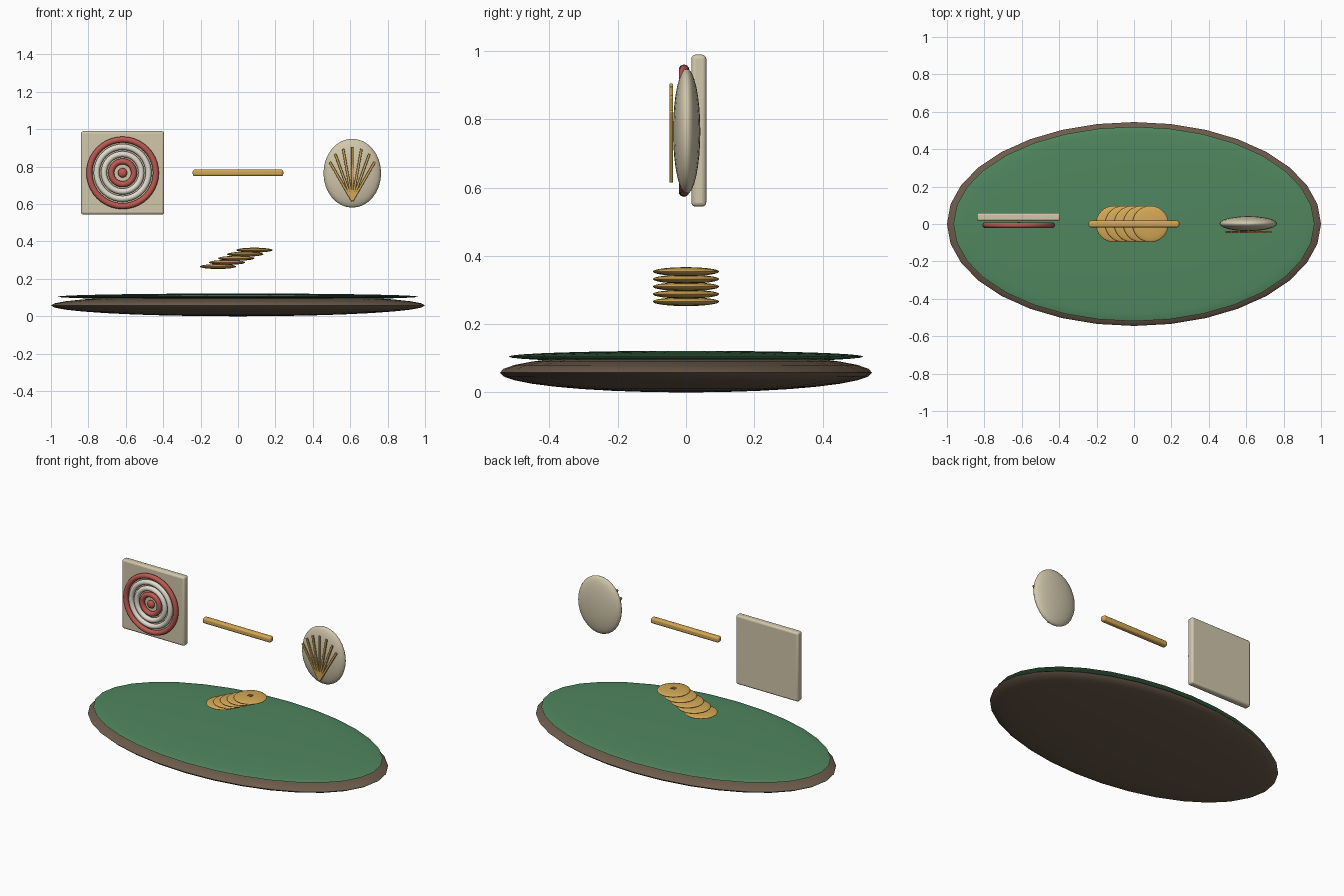
import bpy
from math import radians, sin, cos

if "Cube" in bpy.data.objects:
    bpy.data.objects.remove(bpy.data.objects["Cube"])


def material(name, rgb):
    m = bpy.data.materials.new(name)
    m.diffuse_color = (*rgb, 1)
    m.use_nodes = True
    m.node_tree.nodes["Principled BSDF"].inputs["Base Color"].default_value = m.diffuse_color
    return m


BROWN = material("brown", (0.15, 0.105, 0.07))
GREEN = material("green", (0.08, 0.24, 0.115))
GOLD = material("gold", (0.65, 0.39, 0.09))
BEIGE = material("beige", (0.64, 0.57, 0.41))
WHITE = material("white", (0.76, 0.72, 0.62))
RED = material("red", (0.5, 0.1, 0.08))
DARK = material("dark", (0.12, 0.08, 0.04))


def finish(name, mat, angle=60):
    o = bpy.context.object
    o.name = name
    o.data.materials.append(mat)
    bpy.ops.object.transform_apply(location=False, rotation=True, scale=True)
    bpy.ops.object.shade_smooth_by_angle(angle=radians(angle))
    return o


def ellipsoid(name, loc, radii, mat, segments=32, rings=16):
    bpy.ops.mesh.primitive_uv_sphere_add(segments=segments, ring_count=rings, location=loc)
    bpy.context.object.scale = radii
    return finish(name, mat)


def box(name, loc, size, mat, bevel=0.0, rot=(0, 0, 0)):
    bpy.ops.mesh.primitive_cube_add(size=1, location=loc, rotation=rot)
    bpy.context.object.scale = size
    o = finish(name, mat, 35)
    if bevel:
        b = o.modifiers.new("bevel", 'BEVEL')
        b.width = bevel
        b.segments = 3
    return o


# oval island: earth below, grass on top
ellipsoid("island_base", (0, 0, 0.058), (1.0, 0.545, 0.058), BROWN)
ellipsoid("island_grass", (0, 0, 0.105), (0.965, 0.52, 0.017), GREEN)

# target panel with concentric rings
TX, TZ = -0.617, 0.767
box("target_panel", (TX, 0.0375, TZ), (0.445, 0.044, 0.445), BEIGE, 0.012)
for i, (r, mat) in enumerate([(0.178, RED), (0.139, WHITE), (0.1, WHITE), (0.061, RED)]):
    bpy.ops.mesh.primitive_torus_add(major_radius=r, minor_radius=0.016,
                                     major_segments=40, minor_segments=10,
                                     location=(TX, -0.006, TZ), rotation=(radians(90), 0, 0))
    finish(f"target_ring_{i}", mat)
ellipsoid("target_bullseye", (TX, -0.006, TZ), (0.025, 0.016, 0.025), RED, 24, 12)

# floating bar
box("bar", (0, 0, 0.767), (0.484, 0.036, 0.036), GOLD, 0.011)

# leaning stack of coins
for i in range(5):
    ellipsoid(f"coin_{i}", (-0.107 + 0.0487 * i, 0, 0.266 + 0.022 * i),
              (0.097, 0.097, 0.013), GOLD)
box("coin_mark", (0.088, 0, 0.364), (0.03, 0.03, 0.008), DARK)

# scallop shell with fanned ribs
SX, SZ = 0.611, 0.765
ellipsoid("shell", (SX, 0.002, SZ), (0.154, 0.04, 0.184), BEIGE, 24, 16)
for i in range(-3, 4):
    a = radians(10 * i)
    length = 0.288 - 0.0052 * i * i
    box(f"shell_rib_{i + 3}", (SX + sin(a) * length / 2, -0.043, 0.617 + cos(a) * length / 2),
        (0.013, 0.011, length), GOLD, 0.003, (0, a, 0))
